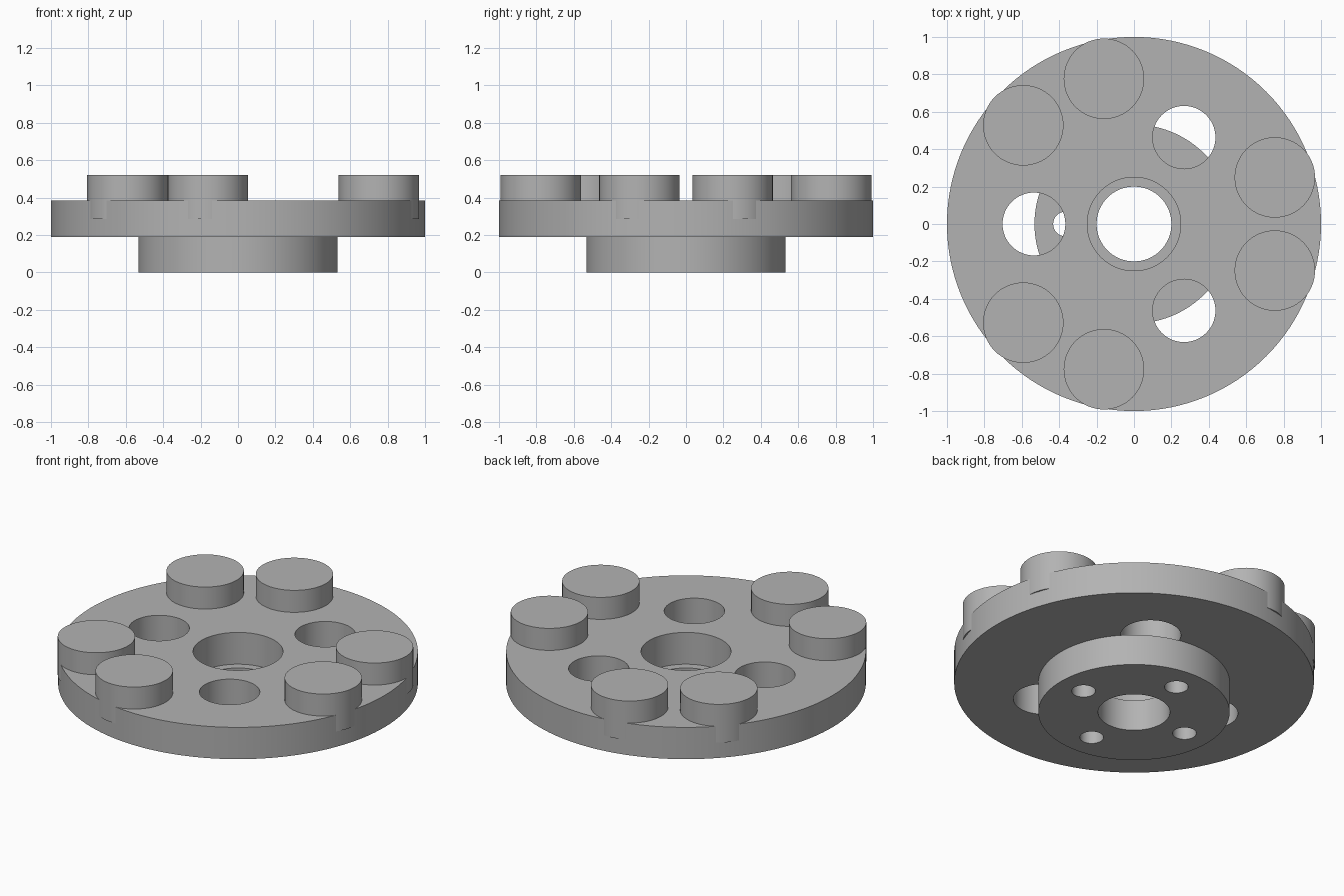
import bpy, math

if "Cube" in bpy.data.objects:
    bpy.data.objects.remove(bpy.data.objects["Cube"])

grey = bpy.data.materials.new("plain grey")
grey.diffuse_color = (0.45, 0.45, 0.45, 1)
grey.use_nodes = True
grey.node_tree.nodes["Principled BSDF"].inputs["Base Color"].default_value = grey.diffuse_color


def cylinder(name, radius, z0, z1, x=0, y=0, sides=96):
    bpy.ops.mesh.primitive_cylinder_add(vertices=sides, radius=radius, depth=z1 - z0,
                                        location=(x, y, (z0 + z1) / 2))
    obj = bpy.context.object
    obj.name = name
    obj.data.materials.append(grey)
    return obj


def polar(radius, degrees):
    a = math.radians(degrees)
    return radius * math.cos(a), radius * math.sin(a)


def drill(target, holes):
    """Cut round holes, given as (radius, x, y), right through the target."""
    for radius, x, y in holes:
        cutter = cylinder("hole_cutter", radius, -0.2, 0.8, x, y, 64)
        mod = target.modifiers.new("hole", 'BOOLEAN')
        mod.operation = 'DIFFERENCE'
        mod.solver = 'EXACT'
        mod.object = cutter
        bpy.context.view_layer.objects.active = target
        bpy.ops.object.modifier_apply(modifier=mod.name)
        bpy.data.objects.remove(cutter, do_unlink=True)


BASE, TOP = 0.19, 0.385

# Main disc with wide centre bore and three round openings
disc = cylinder("disc", 1.0, BASE, TOP, sides=128)
drill(disc, [(0.25, 0, 0)] + [(0.168, *polar(0.535, a)) for a in (60, 180, 300)])

# Lower hub with narrower bore and four bolt holes
hub = cylinder("hub", 0.532, 0, BASE)
drill(hub, [(0.2, 0, 0)] + [(0.066, *polar(0.366, a)) for a in (0, 90, 180, 270)])

# Three pairs of round pads sunk into the disc, just breaking its rim
pads = []
for centre in (0, 120, 240):
    for offset in (-18.3, 18.3):
        x, y = polar(0.793, centre + offset)
        pads.append(cylinder("pad", 0.215, 0.285, 0.52, x, y, 64))

# Smooth walls with crisp rims
bpy.ops.object.select_all(action='DESELECT')
for obj in [disc, hub] + pads:
    obj.select_set(True)
bpy.context.view_layer.objects.active = disc
bpy.ops.object.shade_smooth_by_angle(angle=math.radians(30))
